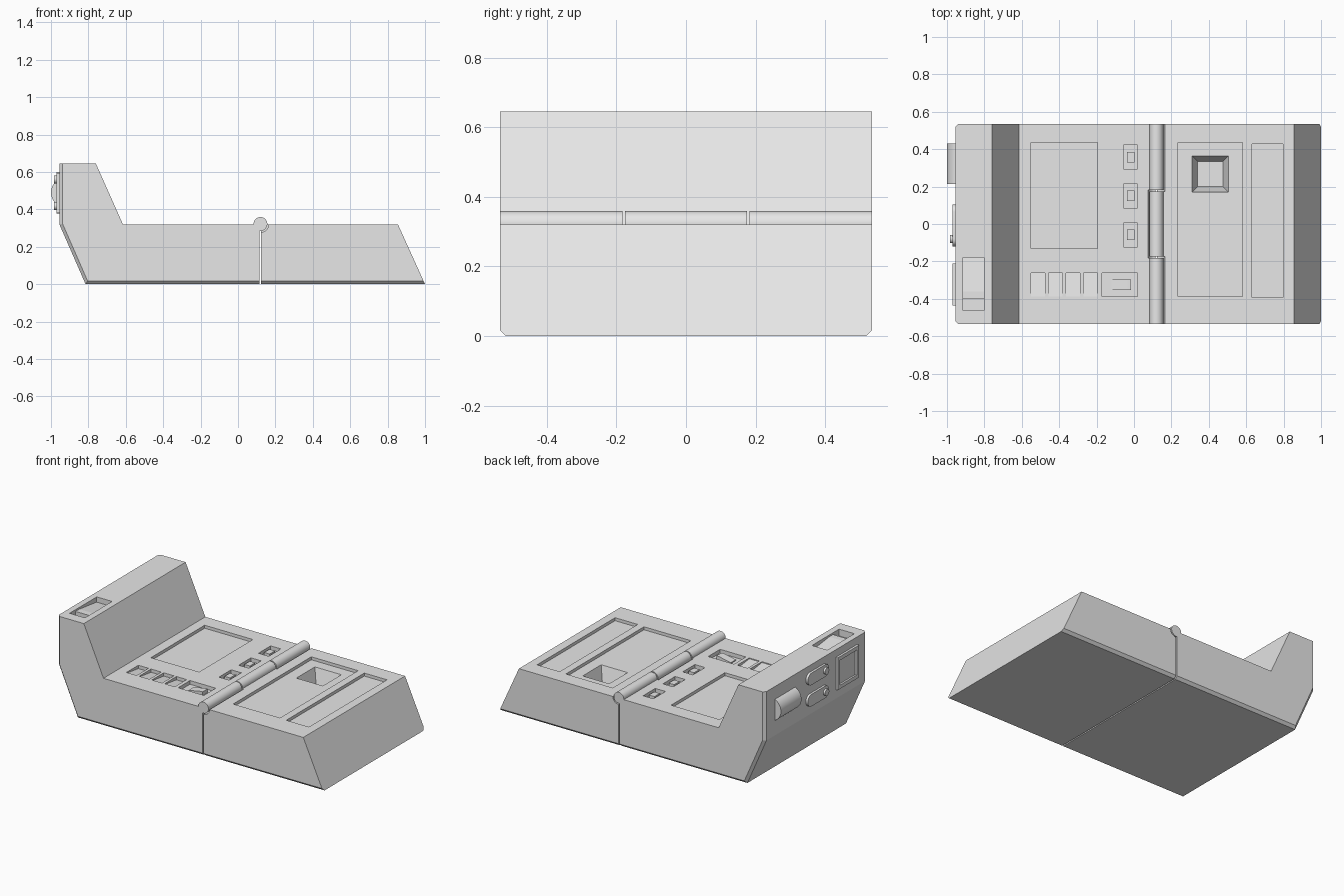
import bpy
import bmesh
from math import cos, sin, pi

cube = bpy.data.objects.get("Cube")
if cube:
    bpy.data.objects.remove(cube, do_unlink=True)

grey = bpy.data.materials.new("light_grey")
grey.use_nodes = True
grey.diffuse_color = (0.8, 0.8, 0.8, 1)
grey.node_tree.nodes["Principled BSDF"].inputs["Base Color"].default_value = (0.8, 0.8, 0.8, 1)

W = 0.535      # half depth
DECK = 0.32    # height of the flat deck
TOP = 0.645    # height of the raised end
END = -0.955   # plane of the raised end


def finish(name, bm, smooth=False):
    bmesh.ops.recalc_face_normals(bm, faces=bm.faces)
    mesh = bpy.data.meshes.new(name)
    bm.to_mesh(mesh)
    bm.free()
    mesh.materials.append(grey)
    obj = bpy.data.objects.new(name, mesh)
    bpy.context.collection.objects.link(obj)
    if smooth:
        bpy.ops.object.select_all(action="DESELECT")
        obj.select_set(True)
        bpy.context.view_layer.objects.active = obj
        bpy.ops.object.shade_smooth_by_angle(angle=0.6)
    return obj


def prism(name, profile, axis, a, b, chamfer=None, smooth=False):
    """Extrude a 2D profile along an axis from a to b."""
    place = {"x": lambda u, v, w: (w, u, v),
             "y": lambda u, v, w: (u, w, v),
             "z": lambda u, v, w: (u, v, w)}[axis]
    bm = bmesh.new()
    ends = [[bm.verts.new(place(u, v, w)) for u, v in profile] for w in (a, b)]
    for ring in ends:
        bm.faces.new(ring)
    for i in range(len(profile)):
        j = (i + 1) % len(profile)
        bm.faces.new((ends[0][i], ends[0][j], ends[1][j], ends[1][i]))
    if chamfer:
        bmesh.ops.recalc_face_normals(bm, faces=bm.faces)
        edges = [e for e in bm.edges if chamfer(e)]
        bmesh.ops.bevel(bm, geom=edges, offset=0.017, segments=1, affect="EDGES")
    return finish(name, bm, smooth)


def box(name, x0, x1, y0, y1, z0, z1):
    return prism(name, [(x0, y0), (x1, y0), (x1, y1), (x0, y1)], "z", z0, z1)


def arc(cx, cy, r, start=0, end=2 * pi, n=32):
    return [(cx + r * cos(start + (end - start) * i / n),
             cy + r * sin(start + (end - start) * i / n)) for i in range(n)]


def cut(body, cutter):
    mod = body.modifiers.new("cut", "BOOLEAN")
    mod.operation, mod.solver, mod.object = "DIFFERENCE", "EXACT", cutter
    bpy.context.view_layer.update()
    graph = bpy.context.evaluated_depsgraph_get()
    mesh = bpy.data.meshes.new_from_object(body.evaluated_get(graph))
    body.modifiers.clear()
    body.data = mesh
    bpy.data.objects.remove(cutter, do_unlink=True)


def recess(body, x0, x1, y0, y1, depth, top=DECK):
    cut(body, box("cutter", x0, x1, y0, y1, top - depth, top + 0.02))


def side_edge(e):
    """Bottom edges and outer end edges on the front and back faces."""
    p, q = (v.co for v in e.verts)
    if abs(p.y - q.y) > 0.01:
        return False
    low = p.z < 0.01 and q.z < 0.01
    outer = p.x < -0.8 and q.x < -0.8 and abs(p.z - q.z) > 0.1
    return low or outer


# Two halves of the case
left_case = prism("case_with_raised_end",
                  [(-0.815, 0), (0.114, 0), (0.114, DECK), (-0.615, DECK),
                   (-0.76, TOP), (END, TOP), (END, DECK)], "y", -W, W, side_edge)
right_case = prism("case_lid_half",
                   [(0.122, 0), (1, 0), (0.855, DECK), (0.122, DECK)],
                   "y", -W, W, side_edge)

# Hinge barrels, with clearance grooves in the opposite half
HX, HZ, HR = 0.12, 0.322, 0.037
for label, y0, y1, other in (("front", -W, -0.183, right_case),
                             ("middle", -0.175, 0.175, left_case),
                             ("back", 0.183, W, right_case)):
    cut(other, prism("cutter", arc(HX, HZ, HR + 0.008), "y", y0 - 0.008, y1 + 0.008))
    prism("hinge_" + label, arc(HX, HZ, HR), "y", y0, y1, smooth=True)

# Screen and key wells on the deck
recess(left_case, -0.55, -0.195, -0.13, 0.435, 0.02)
for i in range(4):
    x = -0.55 + i * 0.0935
    recess(left_case, x, x + 0.075, -0.387, -0.262, 0.025)
    prism("sloped_key_%d" % (i + 1),
          [(-0.387, DECK - 0.03), (-0.262, DECK - 0.03),
           (-0.262, DECK - 0.022), (-0.387, DECK - 0.006)], "x", x, x + 0.075)

# Rocker switch in its well
recess(left_case, -0.17, 0.02, -0.387, -0.262, 0.025)
prism("rocker_switch", [(-0.12, DECK - 0.03), (-0.015, DECK - 0.03),
                        (-0.015, DECK), (-0.035, DECK), (-0.12, DECK - 0.018)],
      "y", -0.352, -0.298)

# Three small buttons beside the hinge
for i, y in enumerate((-0.058, 0.15, 0.358)):
    recess(left_case, -0.055, 0.02, y - 0.064, y + 0.064, 0.025)
    box("small_button_%d" % (i + 1), -0.038, 0.002, y - 0.028, y + 0.028,
        DECK - 0.03, DECK - 0.004)

# Panels on the lid half and the tapered socket
recess(right_case, 0.235, 0.58, -0.387, 0.435, 0.02)
recess(right_case, 0.63, 0.797, -0.393, 0.428, 0.02)
bm = bmesh.new()
bmesh.ops.create_cube(bm, size=1)
for v in bm.verts:
    half = 0.0975 if v.co.z > 0 else 0.0675
    v.co = (0.408 + half * (1 if v.co.x > 0 else -1),
            0.267 + half * (1 if v.co.y > 0 else -1),
            DECK - 0.019 if v.co.z > 0 else DECK - 0.12)
cut(right_case, finish("cutter", bm))

# Slider well on top of the raised end
recess(left_case, -0.915, -0.802, -0.463, -0.178, 0.045, TOP)
prism("slider", [(-0.4, TOP - 0.05), (-0.178, TOP - 0.05), (-0.178, TOP - 0.035),
                 (-0.36, TOP - 0.012), (-0.4, TOP - 0.012)], "x", -0.915, -0.802)

# Rounded roller on the end face
prism("end_roller", arc(-0.923, 0.49, 0.077, pi * 0.5, pi * 1.5, 24) + [(-0.923, 0.413)],
      "y", 0.215, 0.43, smooth=True)

# Pill plates with round knobs on the end face
for label, z in (("lower", 0.418), ("upper", 0.56)):
    pill = (arc(-0.08, z, 0.04, pi / 2, pi * 1.5, 12) + [(-0.08, z - 0.04)]
            + arc(0.065, z, 0.04, -pi / 2, pi / 2, 12) + [(0.065, z + 0.04)])
    prism(label + "_pill_plate", pill, "x", END - 0.015, END + 0.005, smooth=True)
    prism(label + "_pill_knob", arc(-0.08, z, 0.022), "x", END - 0.028, END, smooth=True)

# Framed square port on the end face
port = box("end_port_frame", END - 0.015, END + 0.004, -0.435, -0.21, 0.38, 0.595)
cut(port, box("cutter", END - 0.03, END - 0.003, -0.41, -0.235, 0.405, 0.57))
